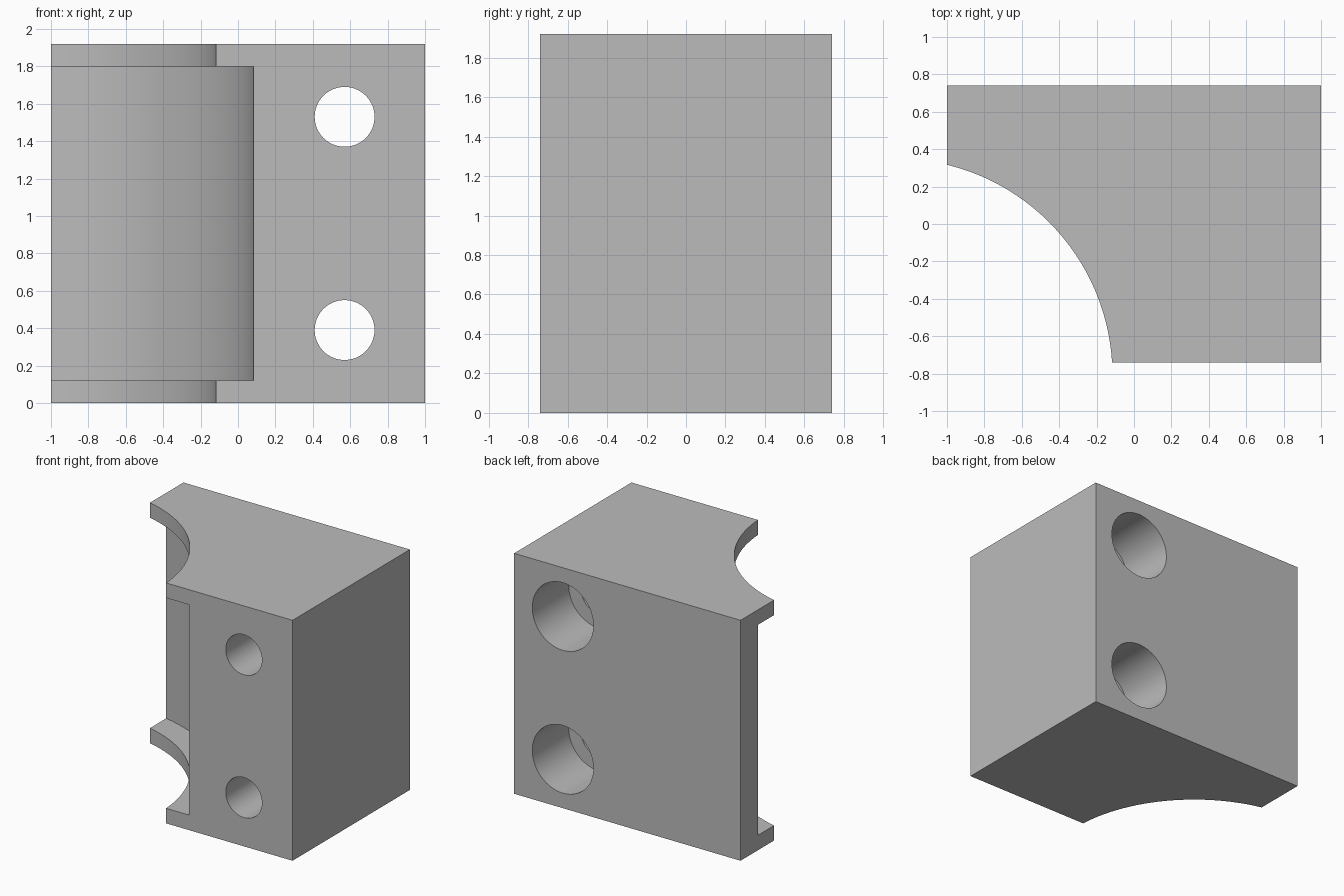
import bpy
from math import radians

if "Cube" in bpy.data.objects:
    bpy.data.objects.remove(bpy.data.objects["Cube"], do_unlink=True)

WIDTH, DEPTH, HEIGHT = 2.0, 1.48, 1.92
BACK = DEPTH / 2
BORE_X, BORE_Y = -1.275, -0.81
LIP = 0.12

grey = bpy.data.materials.new("plain grey")
grey.use_nodes = True
colour = (0.5, 0.5, 0.5, 1)
grey.diffuse_color = colour
grey.node_tree.nodes["Principled BSDF"].inputs["Base Color"].default_value = colour


def cutter(name, radius, length, location, sides, along_y=False):
    """Cylinder used to cut the block, standing up or lying along y."""
    bpy.ops.mesh.primitive_cylinder_add(
        vertices=sides, radius=radius, depth=length, location=location,
        rotation=(radians(90) if along_y else 0, 0, 0))
    obj = bpy.context.object
    obj.name = name
    obj.data.materials.append(grey)
    return obj


# Solid block
bpy.ops.mesh.primitive_cube_add(size=1, location=(0, 0, HEIGHT / 2))
block = bpy.context.object
block.name = "clamp_block"
block.scale = (WIDTH, DEPTH, HEIGHT)
bpy.ops.object.transform_apply(location=True, rotation=True, scale=True)
block.data.materials.append(grey)

# Round corner opening, with a wider pocket between the two lips
mid = (BORE_X, BORE_Y, HEIGHT / 2)
cutters = [
    cutter("opening_cutter", 1.16, HEIGHT + 1, mid, 128),
    cutter("pocket_cutter", 1.36, HEIGHT - 2 * LIP, mid, 128),
]

# Bolt holes with counterbores from the back
BORE_DEPTH = 0.46
for label, z in (("lower", 0.39), ("upper", 1.53)):
    cutters.append(cutter(label + "_hole_cutter", 0.16, DEPTH + 1, (0.57, 0, z), 64, True))
    cutters.append(cutter(label + "_counterbore_cutter", 0.27, 2 * BORE_DEPTH,
                          (0.57, BACK, z), 64, True))

# Cut, then remove the cutters
bpy.context.view_layer.objects.active = block
for tool in cutters:
    cut = block.modifiers.new(tool.name, "BOOLEAN")
    cut.operation = "DIFFERENCE"
    cut.solver = "EXACT"
    cut.object = tool
    bpy.ops.object.modifier_apply(modifier=cut.name)
    bpy.data.objects.remove(tool, do_unlink=True)

# Smooth bores with crisp edges
bpy.ops.object.select_all(action="DESELECT")
block.select_set(True)
bpy.ops.object.shade_smooth_by_angle(angle=radians(30))
